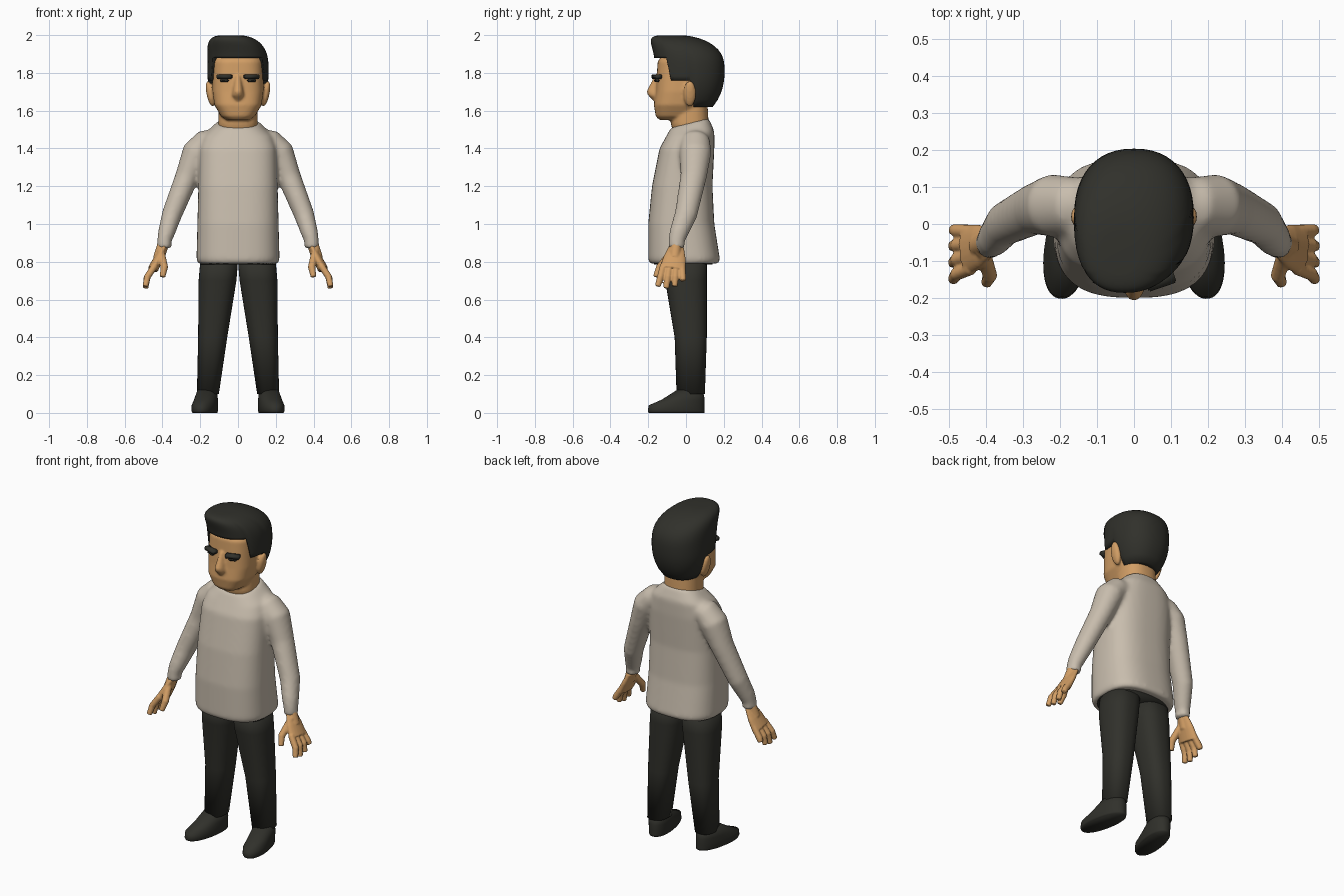
import bpy, bmesh, math
from mathutils import Vector, Matrix

if "Cube" in bpy.data.objects:
    bpy.data.objects.remove(bpy.data.objects["Cube"])


def material(name, red, green, blue):
    mat = bpy.data.materials.new(name)
    mat.use_nodes = True
    colour = (red, green, blue, 1)
    mat.diffuse_color = colour
    mat.node_tree.nodes["Principled BSDF"].inputs["Base Color"].default_value = colour
    return mat


skin = material("skin", .64, .34, .13)
cream = material("cream_knit", .58, .51, .42)
charcoal = material("charcoal", .03, .03, .024)


def bridge(bm, loops):
    """Skin a list of point loops into a closed body."""
    rows = [[bm.verts.new(point) for point in loop] for loop in loops]
    count = len(rows[0])
    for lower, upper in zip(rows, rows[1:]):
        for i in range(count):
            j = (i + 1) % count
            bm.faces.new((lower[i], lower[j], upper[j], upper[i]))
    bm.faces.new(rows[0])
    bm.faces.new(rows[-1])


def power(value, exponent):
    return math.copysign(abs(value) ** (2 / exponent), value)


def angles(count):
    return [math.tau * k / count for k in range(count)]


def oval(centre_x, z, half_width, front, back, squareness):
    """Rounded-rectangle loop at one height."""
    middle, half_depth = (front + back) / 2, (back - front) / 2
    return [Vector((centre_x + half_width * power(math.sin(a), squareness),
                    middle - half_depth * power(math.cos(a), squareness), z))
            for a in angles(48)]


def stack(bm, rings, squareness=2.4, centre=0, lean=0):
    """Body from rings of (z, half width, front y, back y)."""
    bridge(bm, [oval(centre + lean * z, z, width, front, back, squareness)
                for z, width, front, back in rings])


def sweep(bm, path, side=1, flatness=1):
    """Limb along points of (x, y, z, radius)."""
    points = [Vector((side * x, y, z)) for x, y, z, radius in path]
    loops = []
    for i, point in enumerate(points):
        before, after = points[max(i - 1, 0)], points[min(i + 1, len(points) - 1)]
        along = (after - before).normalized()
        across = Vector((0, 1, 0))
        across = (across - along * across.dot(along)).normalized()
        through = along.cross(across) * flatness
        radius = path[i][-1]
        loops.append([point + radius * (across * math.cos(a) + through * math.sin(a))
                      for a in angles(20)])
    bridge(bm, loops)


def finish(bm, name, mat, mirror=False, voxel=0, smoothing=6):
    """Turn the mesh into an object, blending overlapping bodies if asked."""
    bmesh.ops.recalc_face_normals(bm, faces=bm.faces)
    mesh = bpy.data.meshes.new(name)
    bm.to_mesh(mesh)
    bm.free()
    mesh.materials.append(mat)
    mesh.shade_smooth()
    obj = bpy.data.objects.new(name, mesh)
    bpy.context.collection.objects.link(obj)
    if voxel:
        blend = obj.modifiers.new("blend", "REMESH")
        blend.mode = "VOXEL"
        blend.voxel_size = voxel
        blend.use_smooth_shade = True
        soften = obj.modifiers.new("soften", "SMOOTH")
        soften.iterations = smoothing
    if mirror:
        obj.modifiers.new("mirror", "MIRROR")


# Sweater: torso with a tilted collar, blended with both sleeves
bm = bmesh.new()
stack(bm, [(.79, .21, -.19, .17), (.81, .22, -.2, .18), (1, .215, -.2, .15),
           (1.2, .21, -.18, .14), (1.4, .205, -.14, .15), (1.47, .18, -.11, .15),
           (1.53, .11, -.08, .12)], squareness=2.7)
for vert in bm.verts:
    vert.co.z += max(0, vert.co.z - 1.4) * 2 * vert.co.y
for side in (1, -1):
    sweep(bm, [(.1, .06, 1.45, .06), (.17, .05, 1.43, .08), (.22, .05, 1.38, .085),
               (.27, .04, 1.25, .07), (.35, 0, 1.05, .06), (.38, -.04, .95, .05),
               (.39, -.05, .91, .043), (.39, -.05, .87, .046)], side, flatness=.9)
finish(bm, "sweater", cream, voxel=.011, smoothing=10)

# Hands: wrist, palm, thumb and four fingers
bm = bmesh.new()
sweep(bm, [(.39, -.05, .91, .03), (.42, -.06, .82, .03)])
sweep(bm, [(.39, -.05, .88, .04), (.42, -.06, .82, .06), (.45, -.07, .76, .07)], flatness=.4)
sweep(bm, [(.41, -.07, .86, .02), (.39, -.14, .77, .02), (.4, -.16, .72, .015)])
for finger in range(4):
    root_y = -.12 + finger * .033
    tip_y = -.15 + finger * .045
    tip_z = .66 + (finger - 1) ** 2 / 100
    sweep(bm, [(.44, root_y, .78, .018), (.48, (root_y + tip_y) / 2, .72, .018),
               (.49, tip_y, tip_z, .015)])
finish(bm, "hand", skin, mirror=True, voxel=.005, smoothing=3)

# Trousers: waist closing the hem, and tapered legs
bm = bmesh.new()
stack(bm, [(.785, .2, -.17, .14), (.85, .2, -.17, .14)])
finish(bm, "trouser_waist", charcoal)
bm = bmesh.new()
stack(bm, [(.1, .058, -.05, .1), (.4, .077, -.06, .11), (.7, .1, -.11, .11),
           (.83, .1, -.12, .11)], centre=.168, lean=-.085)
finish(bm, "trouser_leg", charcoal, mirror=True)

# Shoes, toes turned out
bm = bmesh.new()
stack(bm, [(0, .06, -.2, .1), (.01, .064, -.205, .1), (.04, .064, -.2, .1),
           (.07, .06, -.13, .1), (.12, .05, -.05, .09)], squareness=2.2)
turn_out = Matrix.Translation((.167, 0, 0)) @ Matrix.Rotation(math.radians(10), 4, "Z")
bmesh.ops.transform(bm, verts=bm.verts, matrix=turn_out)
finish(bm, "shoe", charcoal, mirror=True)

# Head: neck, face, nose and ears blended together
bm = bmesh.new()
stack(bm, [(1.46, .1, -.06, .12), (1.53, .105, -.08, .12), (1.7, .1, -.07, .11)])
stack(bm, [(1.55, .06, -.14, .03), (1.57, .09, -.16, .06), (1.63, .125, -.17, .08),
           (1.7, .135, -.16, .1), (1.86, .135, -.15, .14), (1.93, .1, -.1, .1)], squareness=2.8)
stack(bm, [(1.65, .02, -.17, -.1), (1.68, .035, -.2, -.1), (1.7, .03, -.21, -.1),
           (1.79, .016, -.165, -.1)], squareness=2)
for side in (1, -1):
    place = Matrix.Translation((side * .147, .02, 1.69)) @ Matrix.Rotation(side * .2, 4, "Y")
    bmesh.ops.create_uvsphere(bm, u_segments=20, v_segments=12, radius=1,
                              matrix=place @ Matrix.Diagonal((.02, .033, .07, 1)))
finish(bm, "head", skin, voxel=.007)


# Eyebrows and narrow eyes, angled round the face
def brow_block(name, z, width, depth, height):
    bm = bmesh.new()
    place = Matrix.Translation((.072, -.154, z)) @ Matrix.Rotation(.33, 4, "Z")
    bmesh.ops.create_cube(bm, size=1, matrix=place @ Matrix.Diagonal((width, depth, height, 1)))
    bmesh.ops.bevel(bm, geom=bm.edges[:], offset=.004, segments=2, affect="EDGES")
    finish(bm, name, charcoal, mirror=True)


brow_block("eyebrow", 1.78, .08, .036, .024)
brow_block("eye", 1.76, .045, .02, .014)


# Hair: domed shell, swept forward at the top, stepped at temple and ear
def hairline(angle):
    from_front = abs(math.degrees(angle if angle < math.pi else angle - math.tau))
    if from_front < 57:
        return 1.88
    return 1.76 if from_front < 92 else 1.62


def hair_loop(height, inset):
    """Loop at a fraction of the way from hairline to crown."""
    loop = []
    for column, angle in enumerate(angles(48)):
        low = hairline(angle)
        z = low + (1.999 - low) * height
        rise = max(0, z - 1.8) / .2
        drop = max(0, 1.8 - z) / .24
        swell = inset * (1 - rise ** 3.5) ** (1 / 3.5) * (1 - drop ** 2) ** .5
        middle = .02 - rise ** 3 / 10
        ring = oval(-.04 * rise ** 3, z, .162 * swell,
                    middle - .184 * swell, middle + .184 * swell, 2.3)
        loop.append(ring[column])
    return loop


bm = bmesh.new()
rows = 20
heights = [1 - (1 - row / rows) ** 2 for row in range(rows + 1)]
bridge(bm, [hair_loop(0, .8)] + [hair_loop(height, 1) for height in heights])
finish(bm, "hair", charcoal)
